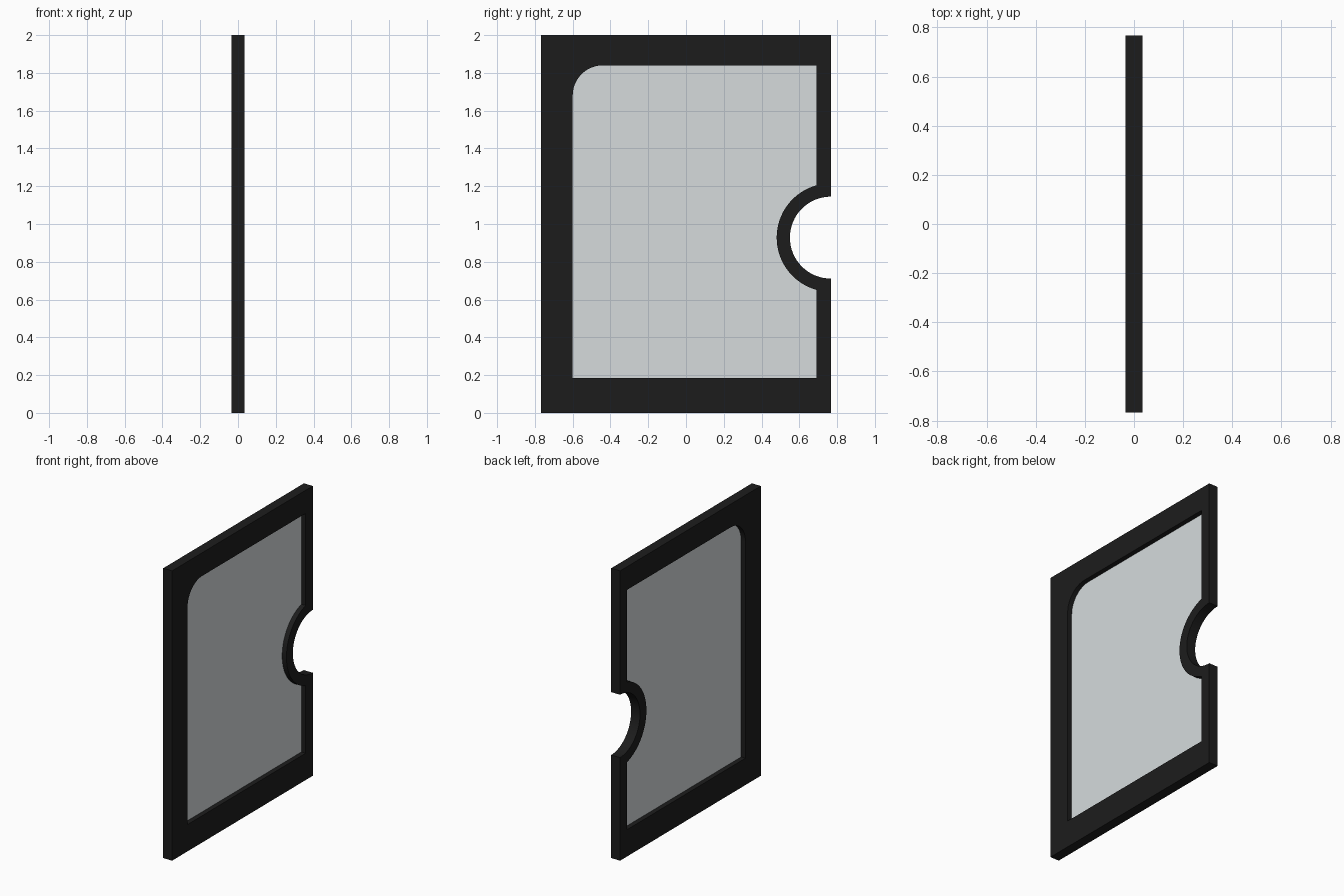
import bpy, bmesh
from math import sin, cos, pi, acos, radians

if "Cube" in bpy.data.objects:
    bpy.data.objects.remove(bpy.data.objects["Cube"])

W, H, T = 0.767, 2.0, 0.034            # half width, height, half thickness
LEFT, RIGHT, BOTTOM, TOP = -0.60, 0.69, 0.185, 1.84
CZ, R_IN, R_OUT, R_CORNER = 0.928, 0.217, 0.287, 0.16


def arc(cy, cz, r, a0, a1, n):
    return [(cy + r * cos(a0 + (a1 - a0) * i / n),
             cz + r * sin(a0 + (a1 - a0) * i / n)) for i in range(n + 1)]


def material(name, color):
    m = bpy.data.materials.new(name)
    m.diffuse_color = (*color, 1)
    m.use_nodes = True
    m.node_tree.nodes["Principled BSDF"].inputs["Base Color"].default_value = m.diffuse_color
    return m


def panel(name, outlines, half_depth, mat):
    """Fill closed (y, z) outlines and extrude them along x."""
    cu = bpy.data.curves.new(name + "_profile", 'CURVE')
    cu.dimensions, cu.fill_mode, cu.extrude = '2D', 'BOTH', half_depth
    for pts in outlines:
        s = cu.splines.new('POLY')
        s.points.add(len(pts) - 1)
        for p, (y, z) in zip(s.points, pts):
            p.co = (y, z, 0, 1)
        s.use_cyclic_u = True
    tmp = bpy.data.objects.new(name + "_profile", cu)
    bpy.context.collection.objects.link(tmp)
    me = bpy.data.meshes.new_from_object(
        tmp.evaluated_get(bpy.context.evaluated_depsgraph_get()))
    bpy.data.objects.remove(tmp)
    bm = bmesh.new()
    bm.from_mesh(me)
    bmesh.ops.remove_doubles(bm, verts=bm.verts, dist=1e-5)
    bmesh.ops.recalc_face_normals(bm, faces=bm.faces)
    bm.to_mesh(me)
    bm.free()
    me.materials.clear()
    me.materials.append(mat)
    ob = bpy.data.objects.new(name, me)
    ob.rotation_euler = (pi / 2, 0, pi / 2)
    bpy.context.collection.objects.link(ob)
    bpy.context.view_layer.objects.active = ob
    ob.select_set(True)
    bpy.ops.object.transform_apply(rotation=True)
    bpy.ops.object.shade_smooth_by_angle(angle=radians(30))
    ob.select_set(False)
    return ob


# Outer edge with the half-round notch
outer = [(W, 0)] + arc(W, CZ, R_IN, 1.5 * pi, 0.5 * pi, 32) + [(W, H), (-W, H), (-W, 0)]

# Window opening, with one rounded corner and the rim around the notch
a = acos((RIGHT - W) / R_OUT)
opening = ([(LEFT, BOTTOM), (RIGHT, BOTTOM)]
           + arc(W, CZ, R_OUT, 2 * pi - a, a, 32)
           + [(RIGHT, TOP)]
           + arc(LEFT + R_CORNER, TOP - R_CORNER, R_CORNER, pi / 2, pi, 12))

# Frame and thin glass pane set in the middle of it
panel("door_frame", [outer, opening], T, material("black_frame", (0.012, 0.012, 0.012)))
panel("glass_pane", [opening], 0.001, material("pale_glass", (0.67, 0.71, 0.72)))
